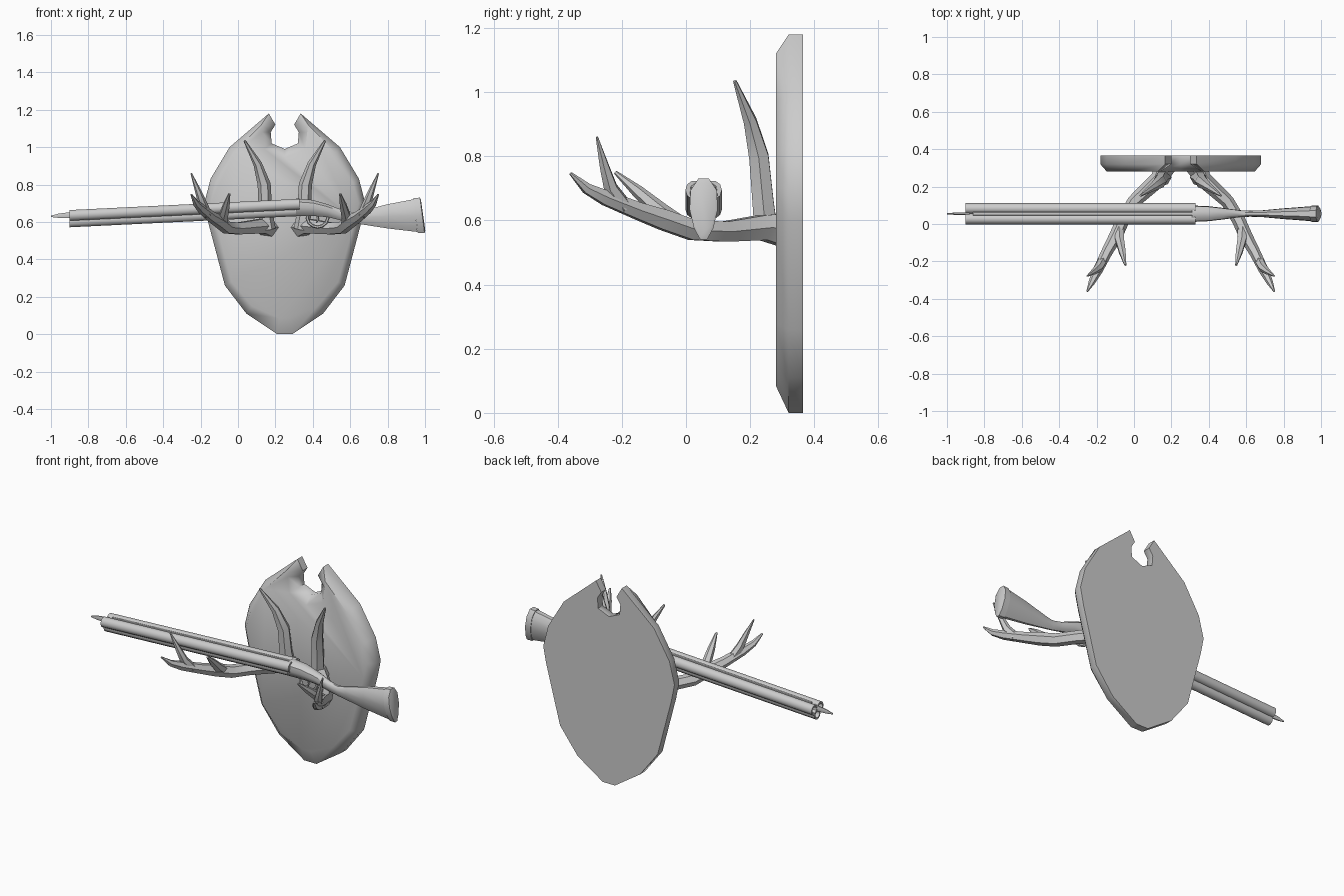
import bpy, bmesh, math
from mathutils import Vector

if "Cube" in bpy.data.objects:
    bpy.data.objects.remove(bpy.data.objects["Cube"])

CX = 0.25   # symmetry plane of plaque and antlers
GY = 0.055  # gun centre line


def finish(bm, name, angle=40):
    bmesh.ops.recalc_face_normals(bm, faces=bm.faces)
    me = bpy.data.meshes.new(name)
    bm.to_mesh(me)
    bm.free()
    ob = bpy.data.objects.new(name, me)
    bpy.context.collection.objects.link(ob)
    bpy.ops.object.select_all(action='DESELECT')
    bpy.context.view_layer.objects.active = ob
    ob.select_set(True)
    bpy.ops.object.shade_smooth_by_angle(angle=math.radians(angle))
    return ob


def loft(name, rings, angle=40):
    bm = bmesh.new()
    vs = [[bm.verts.new(p) for p in r] for r in rings]
    n = len(vs[0])
    for a, b in zip(vs, vs[1:]):
        for i in range(n):
            j = (i + 1) % n
            bm.faces.new((a[i], a[j], b[j], b[i]))
    bm.faces.new(vs[0])
    bm.faces.new(vs[-1])
    return finish(bm, name, angle)


def tube(name, path, n, ref):
    # path: (x, y, z, radius); rings face along the path
    pts = [Vector(p[:3]) for p in path]
    rings = []
    for i, p in enumerate(pts):
        t = (pts[min(i + 1, len(pts) - 1)] - pts[max(i - 1, 0)]).normalized()
        u = t.cross(Vector(ref)).normalized()
        v = u.cross(t)
        r = path[i][3]
        rings.append([p + r * (math.cos(a) * u + math.sin(a) * v)
                      for a in (2 * math.pi * k / n for k in range(n))])
    return loft(name, rings, 50)


def x_loft(name, sections, n, taper=0.0, angle=40):
    # sections: (x, y, z, half width, half height, lean of the ring)
    rings = []
    for x, y, z, hy, hz, lean in sections:
        ring = []
        for k in range(n):
            a = 2 * math.pi * k / n
            s = math.sin(a)
            w = 1 + taper * (s - 1) / 2
            ring.append((x - lean * s, y + hy * w * math.cos(a), z + hz * s))
        rings.append(ring)
    return loft(name, rings, angle)


# Plaque: half outline at the back and half outline of the bevelled front face
back = [(.04, 0), (.205, .11), (.32, .26), (.41, .60), (.43, .70), (.397, .83),
        (.295, 1.0), (.085, 1.18), (.05, 1.12), (.075, 1.08), (.07, 1.02), (0, .99)]
front = [(.03, .085), (.175, .15), (.285, .28), (.375, .61), (.395, .70), (.365, .81),
         (.27, .97), (.125, 1.12), (.11, 1.11), (.12, 1.08), (.11, .99), (0, .945)]


def outline(half, y):
    full = half + [(-x, z) for x, z in reversed(half[:-1])]
    return [(CX + x, y, z) for x, z in full]


loft("plaque", [outline(back, .365), outline(back, .32), outline(front, .28)], 50)

# Antlers: main beam and three tines on each side
parts = {
    "antler_beam": ((0, 0, 1), [(.165, .31, .57, .06), (.13, .24, .578, .045),
                    (.0, .12, .565, .036), (-.06, .02, .57, .036), (-.1, -.07, .602, .036),
                    (-.145, -.15, .63, .03), (-.195, -.25, .67, .026), (-.225, -.31, .70, .018),
                    (-.25, -.36, .747, .005)]),
    "antler_end_tine": ((0, 1, 0), [(-.165, -.19, .64, .026), (-.19, -.235, .70, .024),
                        (-.215, -.255, .77, .016), (-.25, -.278, .86, .004)]),
    "antler_inner_tine": ((1, 0, 0), [(-.08, -.02, .585, .03), (-.078, -.08, .63, .027),
                          (-.062, -.15, .69, .02), (-.046, -.22, .75, .006)]),
    "antler_upper_tine": ((0, 1, 0), [(.16, .25, .56, .042), (.145, .24, .66, .038),
                          (.14, .227, .80, .035), (.105, .20, .91, .023),
                          (.035, .152, 1.035, .006)]),
}
for label, side in (("left", 1), ("right", -1)):
    for name, (ref, path) in parts.items():
        tube(f"{label}_{name}", [(CX + side * (x - CX), y, z, r) for x, y, z, r in path], 6, ref)

# Gun barrels, open at the muzzle
for label, y in (("front", GY - .028), ("rear", GY + .028)):
    x_loft(f"{label}_barrel", [(-.8, y, .64, .018, .018, 0), (-.9, y, .635, .02, .02, 0),
                               (-.9, y, .635, .029, .03, 0), (.33, y, .695, .029, .03, 0)], 10)
x_loft("under_tube", [(-.8, GY, .605, .018, .018, 0), (-.9, GY, .6, .02, .02, 0),
                      (-.9, GY, .6, .029, .03, 0), (.33, GY, .66, .029, .03, 0)], 10)

# Pointed blade at the muzzle and rib along the top
x_loft("muzzle_blade", [(-1, GY, .63, .003, .004, 0), (-.96, GY, .633, .006, .013, 0),
                        (-.88, GY, .637, .008, .02, 0)], 6)
x_loft("top_rib", [(-.86, GY, .652, .012, .012, 0), (.33, GY, .71, .012, .012, 0)], 6)

# Stock: receiver, wrist and butt
x_loft("stock", [(.31, GY, .678, .055, .05, 0), (.40, GY, .675, .05, .045, 0),
                 (.48, GY, .66, .038, .036, 0), (.56, GY, .635, .024, .03, 0),
                 (.62, GY, .622, .02, .03, 0), (.68, GY, .624, .022, .042, 0),
                 (.80, GY, .63, .036, .068, 0), (.95, GY, .634, .05, .092, .01)], 10, .4)
x_loft("butt_plate", [(.95, GY, .634, .054, .098, .012), (.985, GY, .635, .055, .1, .013),
                      (.99, GY, .635, .045, .085, .012)], 10, .4)

# Trigger guard and trigger
guard = [(.425 - .055 * math.cos(a), GY, .625 - .052 * math.sin(a), .009)
         for a in (math.radians(-20 + 27.5 * k) for k in range(9))]
tube("trigger_guard", guard, 6, (0, 1, 0))
tube("trigger", [(.42, GY, .645, .008), (.428, GY, .615, .007), (.418, GY, .595, .004)], 5, (0, 1, 0))
